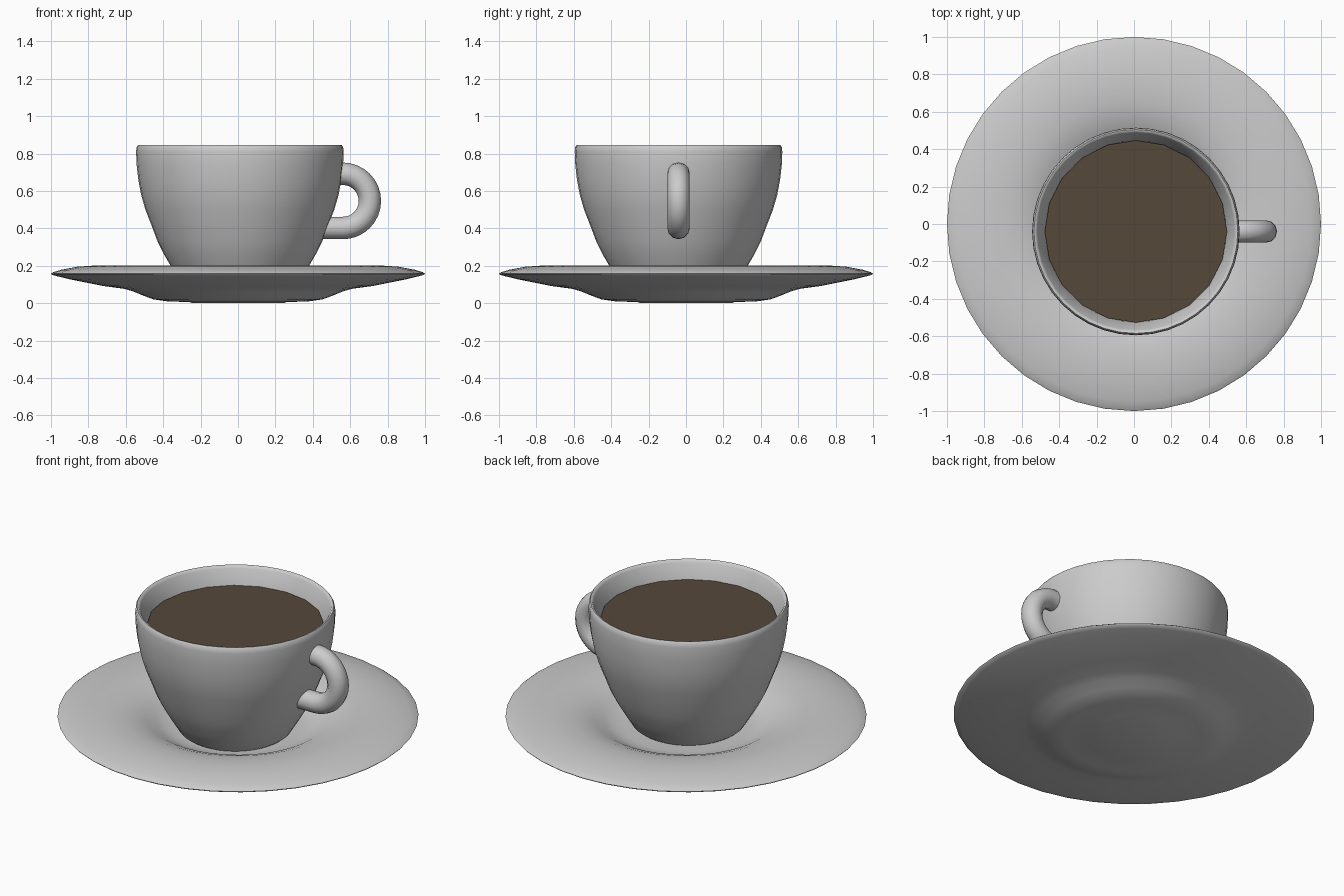
import bpy, bmesh, math
from mathutils import Vector

if "Cube" in bpy.data.objects:
    bpy.data.objects.remove(bpy.data.objects["Cube"])

CUP = Vector((0.01, -0.04, 0))


def finish(name, bm, color=None):
    bmesh.ops.remove_doubles(bm, verts=bm.verts, dist=1e-5)
    bmesh.ops.recalc_face_normals(bm, faces=bm.faces)
    mesh = bpy.data.meshes.new(name)
    bm.to_mesh(mesh)
    bm.free()
    ob = bpy.data.objects.new(name, mesh)
    bpy.context.collection.objects.link(ob)
    for p in mesh.polygons:
        p.use_smooth = True
    if color:
        mat = bpy.data.materials.new(name)
        mat.diffuse_color = color
        mat.use_nodes = True
        mat.node_tree.nodes["Principled BSDF"].inputs["Base Color"].default_value = mat.diffuse_color
        mesh.materials.append(mat)
    return ob


def lathe(name, profile, sides, centre=(0, 0, 0)):
    """Revolve (radius, z) points around the vertical axis."""
    bm = bmesh.new()
    verts = [bm.verts.new((r, 0, z)) for r, z in profile]
    edges = [bm.edges.new(pair) for pair in zip(verts, verts[1:])]
    bmesh.ops.spin(bm, geom=verts + edges, axis=(0, 0, 1), cent=(0, 0, 0),
                   angle=math.tau, steps=sides, use_merge=True)
    ob = finish(name, bm)
    ob.location = centre
    return ob


# saucer: stepped underside, thin rim, sunken well
lathe("saucer", [
    (0, 0), (0.24, 0), (0.26, 0.006), (0.38, 0.01), (0.45, 0.02), (0.50, 0.038),
    (0.56, 0.063), (0.61, 0.077), (0.72, 0.092), (0.80, 0.108), (0.90, 0.128),
    (0.97, 0.145), (0.995, 0.152), (1.0, 0.158), (0.99, 0.165), (0.95, 0.178),
    (0.86, 0.195), (0.76, 0.202), (0.66, 0.197), (0.58, 0.182), (0.51, 0.155),
    (0.45, 0.122), (0.40, 0.102), (0.34, 0.093), (0, 0.09)], 40)

# cup: outer wall, rounded lip, inner wall and floor
lathe("cup", [
    (0, 0.09), (0.29, 0.09), (0.315, 0.11), (0.37, 0.2), (0.405, 0.26),
    (0.44, 0.33), (0.47, 0.41), (0.505, 0.5), (0.528, 0.58), (0.543, 0.66),
    (0.552, 0.74), (0.555, 0.81), (0.552, 0.835), (0.545, 0.845), (0.535, 0.843),
    (0.527, 0.83), (0.51, 0.79), (0.485, 0.73), (0.465, 0.6), (0.42, 0.42),
    (0.34, 0.25), (0.27, 0.17), (0, 0.16)], 40, CUP)

# coffee surface, a coarser disc meeting the inner wall
bm = bmesh.new()
bmesh.ops.create_circle(bm, cap_ends=True, segments=20, radius=0.487)
coffee = finish("coffee", bm, (0.09, 0.065, 0.042, 1))
coffee.location = CUP + Vector((0, 0, 0.745))

# handle: round tube swept along a half circle with ends inside the cup wall
path = [(0.53, 0.692)]
for i in range(17):
    a = math.pi / 2 - math.pi * i / 16
    path.append((0.56 + 0.145 * math.cos(a), 0.547 + 0.145 * math.sin(a)))
path.append((0.455, 0.402))
curve = bpy.data.curves.new("handle", 'CURVE')
curve.dimensions = '3D'
curve.bevel_depth = 0.06
curve.bevel_resolution = 4
curve.use_fill_caps = True
spline = curve.splines.new('POLY')
spline.points.add(len(path) - 1)
for p, (x, z) in zip(spline.points, path):
    p.co = (x, CUP.y, z, 1)
spline.use_smooth = True
handle = bpy.data.objects.new("handle", curve)
bpy.context.collection.objects.link(handle)

# smooth shading with sharp edges kept on the lathed parts
for name in ("saucer", "cup"):
    ob = bpy.data.objects[name]
    bpy.ops.object.select_all(action='DESELECT')
    ob.select_set(True)
    bpy.context.view_layer.objects.active = ob
    bpy.ops.object.shade_smooth_by_angle(angle=math.radians(60))
